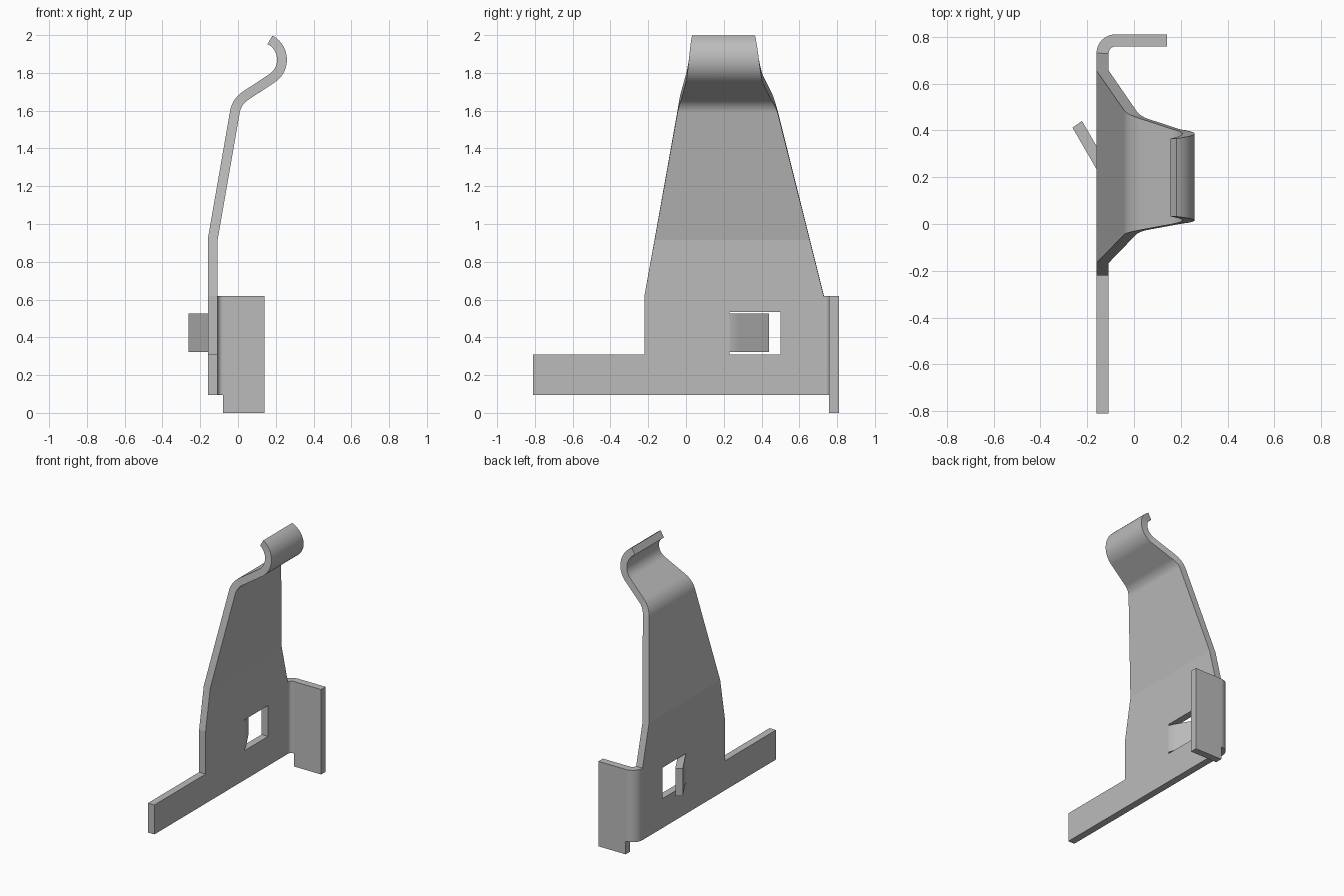
import bpy, bmesh
from math import radians, cos, sin

cube = bpy.data.objects.get("Cube")
if cube:
    bpy.data.objects.remove(cube)

THICK = 0.052
BACK_X = -0.16

steel = bpy.data.materials.new("grey steel")
steel.use_nodes = True
steel.diffuse_color = (0.5, 0.5, 0.5, 1)
steel.node_tree.nodes["Principled BSDF"].inputs["Base Color"].default_value = (0.5, 0.5, 0.5, 1)


def arc(cx, cy, r, a0, a1, n):
    """Points on an arc, angles in degrees, both ends included."""
    angles = [radians(a0 + (a1 - a0) * i / n) for i in range(n + 1)]
    return [(cx + r * cos(a), cy + r * sin(a)) for a in angles]


def make_object(name, bm):
    mesh = bpy.data.meshes.new(name)
    bm.to_mesh(mesh)
    bm.free()
    mesh.materials.append(steel)
    obj = bpy.data.objects.new(name, mesh)
    bpy.context.collection.objects.link(obj)
    bpy.ops.object.select_all(action='DESELECT')
    obj.select_set(True)
    bpy.context.view_layer.objects.active = obj
    return obj


def add_grid(bm, rows):
    """Quads between neighbouring rows of points; None skips a cell."""
    for low, high in zip(rows, rows[1:]):
        for a, b, c, d in zip(low, low[1:], high[1:], high):
            if None not in (a, b, c, d):
                bm.faces.new([bm.verts.new(p) for p in (a, b, c, d)])


sheet = bmesh.new()

# Base plate with side arm and window
columns = [-0.81, -0.22, 0.23, 0.5, 0.73]
levels = [0.095, 0.31, 0.535, 0.62]
for row, (z0, z1) in enumerate(zip(levels, levels[1:])):
    for col, (y0, y1) in enumerate(zip(columns, columns[1:])):
        beside_arm = col == 0 and row > 0
        window = col == 2 and row == 1
        if not beside_arm and not window:
            add_grid(sheet, [[(BACK_X, y, z) for y in (y0, y1)] for z in (z0, z1)])

# Folded flange with its lower step
fold = arc(BACK_X + 0.08, 0.73, 0.08, 180, 90, 12)
add_grid(sheet, [[(x, y, z) for x, y in fold + [(0.14, 0.81)]] for z in levels])
add_grid(sheet, [[(x, 0.81, z) for x in (fold[-1][0], 0.14)] for z in (0, levels[0])])

# Tapered blade: stations of x, z, right edge y, left edge y
stations = [(BACK_X, 0.62, -0.22, 0.73), (BACK_X, 0.92, -0.166, 0.655)]


def add_bend(points, start, end):
    n = len(points) - 1
    for i, (x, z) in enumerate(points):
        lo, hi = (s + (e - s) * i / n for s, e in zip(start, end))
        stations.append((x, z, lo, hi))


add_bend(arc(0.106, 1.574, 0.15, 170, 123, 8), (-0.045, 0.485), (-0.026, 0.451))
add_bend(arc(0.115, 1.87, 0.092, -57, 63.4, 18), (0.0, 0.405), (0.032, 0.365))
fractions = [(y - columns[1]) / (columns[-1] - columns[1]) for y in columns[1:]]
add_grid(sheet, [[(x, lo + (hi - lo) * f, z) for f in fractions]
                 for x, z, lo, hi in stations])

# Weld the sheet and give it thickness
bmesh.ops.remove_doubles(sheet, verts=sheet.verts[:], dist=0.0005)
clip = make_object("bent_spring_plate", sheet)
solid = clip.modifiers.new("thickness", 'SOLIDIFY')
solid.thickness = THICK
solid.offset = 1
solid.use_even_offset = True
bpy.ops.object.modifier_apply(modifier=solid.name)
bpy.ops.object.shade_smooth_by_angle(angle=radians(9))
weighted = clip.modifiers.new("flat panels", 'WEIGHTED_NORMAL')
weighted.keep_sharp = True

# Locking tab bent out of the window
tab = bmesh.new()
outline = [(-0.16, 0.225), (-0.108, 0.225), (-0.114, 0.252), (-0.13, 0.281),
           (-0.222, 0.44), (-0.263, 0.412), (-0.16, 0.234)]
face = tab.faces.new([tab.verts.new((x, y, 0.322)) for x, y in outline])
extruded = bmesh.ops.extrude_face_region(tab, geom=[face])["geom"]
bmesh.ops.translate(tab, vec=(0, 0, 0.203),
                    verts=[v for v in extruded if isinstance(v, bmesh.types.BMVert)])
bmesh.ops.recalc_face_normals(tab, faces=tab.faces[:])
make_object("locking_tab", tab)
bpy.ops.object.shade_smooth_by_angle(angle=radians(25))
